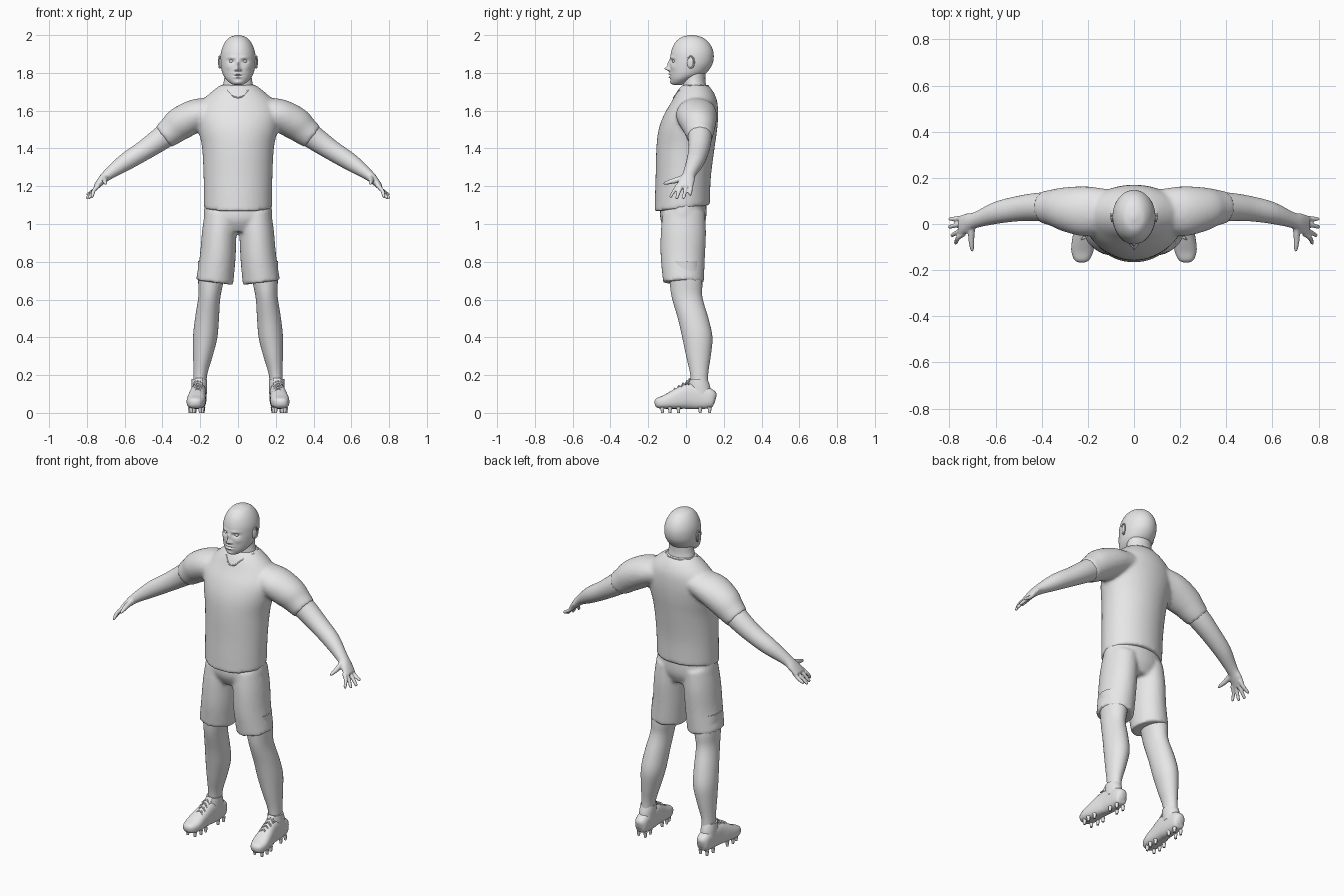
import bpy, bmesh, math
from mathutils import Vector, Matrix
from mathutils.bvhtree import BVHTree

if "Cube" in bpy.data.objects:
    bpy.data.objects.remove(bpy.data.objects["Cube"])

grey = bpy.data.materials.new("plain grey")
grey.use_nodes = True
grey.diffuse_color = (0.8, 0.8, 0.8, 1)
grey.node_tree.nodes["Principled BSDF"].inputs["Base Color"].default_value = (0.8, 0.8, 0.8, 1)

X, Y = Vector((1, 0, 0)), Vector((0, 1, 0))


def spline(rows, steps):
    """Smooth in-between rows through the given rows."""
    ext = [rows[0]] + list(rows) + [rows[-1]]
    out = []
    for a, b, c, d in zip(ext, ext[1:], ext[2:], ext[3:]):
        for k in range(steps):
            t = k / steps
            out.append([q + t / 2 * (r - p + t * (2 * p - 5 * q + 4 * r - s + t * (3 * (q - r) + s - p)))
                        for p, q, r, s in zip(a, b, c, d)])
    return out + [list(rows[-1])]


def loft(bm, rows, side=Y, segs=32, steps=4, power=2.0):
    """Closed skin over rings: x, y, z, radius along side, radius across it."""
    rows = spline(rows, steps)
    mids = [Vector(r[:3]) for r in rows]
    rings = []
    for i, r in enumerate(rows):
        along = mids[min(i + 1, len(mids) - 1)] - mids[max(i - 1, 0)]
        across = along.cross(side).normalized()
        ring = []
        for k in range(segs):
            t = math.tau * k / segs
            c, s = (math.copysign(abs(f) ** (2 / power), f) for f in (math.cos(t), math.sin(t)))
            ring.append(bm.verts.new(mids[i] + side * (c * r[3]) + across * (s * r[4])))
        rings.append(ring)
    for a, b in zip(rings, rings[1:]):
        for k in range(segs):
            bm.faces.new((a[k], a[k - 1], b[k - 1], b[k]))
    bm.faces.new(rings[0])
    bm.faces.new(rings[-1])
    return [v for ring in rings for v in ring]


def ball(bm, pos, size, turn=0):
    mat = Matrix.Translation(pos) @ Matrix.Rotation(turn, 4, 'Z') @ Matrix.Diagonal((*size, 1))
    bmesh.ops.create_uvsphere(bm, u_segments=20, v_segments=12, radius=1, matrix=mat)


def finish(bm, name, mirror=False, voxel=0, smooth=0):
    bmesh.ops.recalc_face_normals(bm, faces=bm.faces[:])
    mesh = bpy.data.meshes.new(name)
    bm.to_mesh(mesh)
    bm.free()
    mesh.materials.append(grey)
    ob = bpy.data.objects.new(name, mesh)
    bpy.context.collection.objects.link(ob)
    bpy.ops.object.select_all(action='DESELECT')
    ob.select_set(True)
    bpy.context.view_layer.objects.active = ob
    bpy.ops.object.shade_smooth_by_angle(angle=math.radians(50))
    if mirror:
        ob.modifiers.new("Mirror", 'MIRROR').use_mirror_merge = False
    if voxel:
        rm = ob.modifiers.new("Blend", 'REMESH')
        rm.mode, rm.voxel_size, rm.use_smooth_shade = 'VOXEL', voxel, True
        sm = ob.modifiers.new("Soften", 'SMOOTH')
        sm.factor, sm.iterations = 0.5, smooth
    return ob


# Shirt: body and sleeves blended into one skin, hem dipping at the front
bm = bmesh.new()
body = loft(bm, [(0, -.02, 1.085, .147, .18), (0, -.015, 1.24, .146, .182), (0, -.003, 1.40, .154, .19),
                 (0, .01, 1.50, .155, .21), (0, .027, 1.58, .143, .22), (0, .045, 1.65, .12, .19),
                 (0, .048, 1.70, .097, .14), (0, .048, 1.737, .068, .092)], segs=48)
for v in body:
    if v.co.z < 1.15:
        v.co.z += .12 * v.co.y
loft(bm, [(.10, .06, 1.61, .09, .06), (.21, .055, 1.58, .108, .085), (.30, .063, 1.535, .096, .088),
          (.35, .07, 1.495, .08, .078), (.395, .072, 1.46, .069, .068)])
shirt = finish(bm, "shirt", True, .01, 7)

# Collar edge laid on the shirt
bpy.context.view_layer.update()
tree = BVHTree.FromObject(shirt, bpy.context.evaluated_depsgraph_get())
half = [(0, -.2, 1.668), (.025, -.09, 1.69), (.055, -.05, 1.715), (.088, .02, 1.73), (.08, .08, 1.735), (.04, .115, 1.735)]
loop = half + [(0, .12, 1.735)] + [(-x, y, z) for x, y, z in half[:0:-1]]
curve = bpy.data.curves.new("collar", 'CURVE')
curve.dimensions, curve.bevel_depth, curve.bevel_resolution = '3D', .004, 2
line = curve.splines.new('POLY')
line.points.add(len(loop) - 1)
line.use_cyclic_u = True
for pt, co in zip(line.points, loop):
    hit = tree.ray_cast(Vector(co), Y)[0] if co[1] < -.1 else tree.find_nearest(Vector(co))[0]
    pt.co = (*(hit or Vector(co)), 1)
curve.materials.append(grey)
bpy.context.collection.objects.link(bpy.data.objects.new("collar", curve))

# Shorts: hips and two wide legs
bm = bmesh.new()
loft(bm, [(0, -.012, 1.13, .118, .172), (0, -.015, 1.03, .122, .18), (0, -.012, .96, .09, .13)])
loft(bm, [(.088, -.012, 1.06, .112, .088), (.099, -.014, .95, .12, .092), (.108, -.017, .82, .117, .095),
          (.124, -.013, .69, .108, .099)])
finish(bm, "shorts", True, .01, 5)

# Bare arms with hands
bm = bmesh.new()
loft(bm, [(.32, .068, 1.515, .07, .07), (.41, .074, 1.45, .062, .062), (.50, .067, 1.388, .055, .053),
          (.60, .048, 1.325, .048, .046), (.69, .016, 1.26, .035, .029), (.725, .002, 1.227, .043, .022),
          (.755, -.008, 1.193, .044, .014)])
fingers = [(-.042, -.08, .778, 1.14), (-.02, -.048, .793, 1.133), (.005, -.012, .803, 1.134), (.026, .022, .8, 1.15)]
for y0, y1, x1, z1 in fingers:
    loft(bm, [(.735, y0, 1.208, .011, .012), (.763, (y0 + y1) / 2, 1.178, .0105, .011),
              (x1 - .006, y1, z1 + .008, .009, .009), (x1, y1, z1, .005, .005)], segs=12)
loft(bm, [(.70, 0, 1.245, .016, .02), (.705, -.05, 1.232, .014, .016), (.703, -.095, 1.22, .011, .011),
          (.70, -.12, 1.213, .006, .006)], side=X, segs=12)
finish(bm, "arms", True, .0055, 2)

# Lower legs
bm = bmesh.new()
loft(bm, [(.138, -.01, .80, .085, .075), (.145, .0, .69, .086, .066), (.152, .006, .61, .081, .058),
          (.164, .038, .50, .081, .063), (.174, .06, .40, .08, .064), (.187, .066, .30, .065, .051),
          (.2, .07, .20, .047, .036), (.204, .075, .09, .046, .034)])
finish(bm, "lower_legs", True)

# Boots with ankle cuff, tongue and laces
bm = bmesh.new()
loft(bm, [(.226, -.166, .05, .012, .01), (.226, -.153, .052, .034, .026), (.223, -.11, .058, .049, .037),
          (.218, -.05, .073, .047, .053), (.21, .015, .088, .042, .068), (.207, .075, .083, .04, .064),
          (.206, .125, .077, .038, .053), (.206, .148, .075, .029, .04), (.206, .157, .073, .012, .02)],
     side=X, power=2.6)
finish(bm, "boots", True)

bm = bmesh.new()
loft(bm, [(.206, .075, .10, .06, .041), (.205, .07, .145, .056, .042), (.204, .066, .178, .048, .041)], segs=24)
loft(bm, [(.215, -.05, .118, .02, .008), (.209, .0, .153, .022, .008), (.207, .022, .182, .02, .006)],
     side=X, segs=16)
finish(bm, "ankle_cuffs", True)

bm = bmesh.new()
for i in range(4):
    y, z = -.06 + .022 * i, .126 + .0135 * i
    for lean in (-.008, .008):
        loft(bm, [(.188, y - lean, z - .016, .004, .004), (.213, y, z + .004, .004, .004),
                  (.238, y + lean, z - .016, .004, .004)], segs=8)
finish(bm, "laces", True)

# Studs under each boot
bm = bmesh.new()
for y, spread in ((-.125, .024), (-.085, .033), (-.04, .03), (.075, .024), (.125, .022)):
    for s in (-1, 1):
        bmesh.ops.create_cone(bm, cap_ends=True, segments=12, radius1=.007, radius2=.011, depth=.03,
                              matrix=Matrix.Translation((.215 - .07 * y + s * spread, y, .015)))
finish(bm, "studs", True)

# Head: smooth skull with the features pushed in or out of the face
bm = bmesh.new()
skull = loft(bm, [(0, .03, 2.0, .012, .01), (0, .03, 1.987, .058, .046), (0, .032, 1.955, .093, .073),
                  (0, .033, 1.91, .112, .09), (0, .03, 1.86, .114, .093), (0, .02, 1.82, .105, .088),
                  (0, .005, 1.79, .09, .079), (0, -.02, 1.765, .062, .062), (0, -.04, 1.742, .035, .035),
                  (0, -.042, 1.735, .012, .012)], segs=128, steps=9)
features = [(0, 1.822, .011, .011, .026), (0, 1.847, .008, .02, .013), (.014, 1.816, .006, .006, .01),
            (.036, 1.862, .016, .009, -.013), (.032, 1.881, .022, .007, .005), (.05, 1.83, .018, .015, .004),
            (0, 1.794, .019, .005, .007), (0, 1.777, .017, .005, .008), (0, 1.786, .02, .0025, -.006),
            (0, 1.75, .02, .01, .005)]
for v in skull:
    if v.co.y < .0:
        v.co.y -= sum(d * math.exp(-((abs(v.co.x) - fx) / sx) ** 2 - ((v.co.z - fz) / sz) ** 2)
                      for fx, fz, sx, sz, d in features)
finish(bm, "head")

bm = bmesh.new()
loft(bm, [(0, .05, 1.66, .07, .085), (0, .045, 1.73, .062, .08), (0, .043, 1.77, .059, .073),
          (0, .045, 1.84, .06, .07)])
finish(bm, "neck")

bm = bmesh.new()
ball(bm, (.034, -.06, 1.861), (.013, .012, .009))
finish(bm, "eyes", True)

# Ears: a flat shell with a raised rim
bm = bmesh.new()
ball(bm, (.092, .022, 1.855), (.008, .018, .031), -.35)
rim = [(.098 + .003 * math.sin(a), .025 + .018 * math.sin(a), 1.857 + .031 * math.cos(a), .004, .004)
       for a in (-.9, -.3, .3, .9, 1.5, 2.1, 2.7, 3.2)]
loft(bm, rim, side=X, segs=10)
finish(bm, "ears", True)
